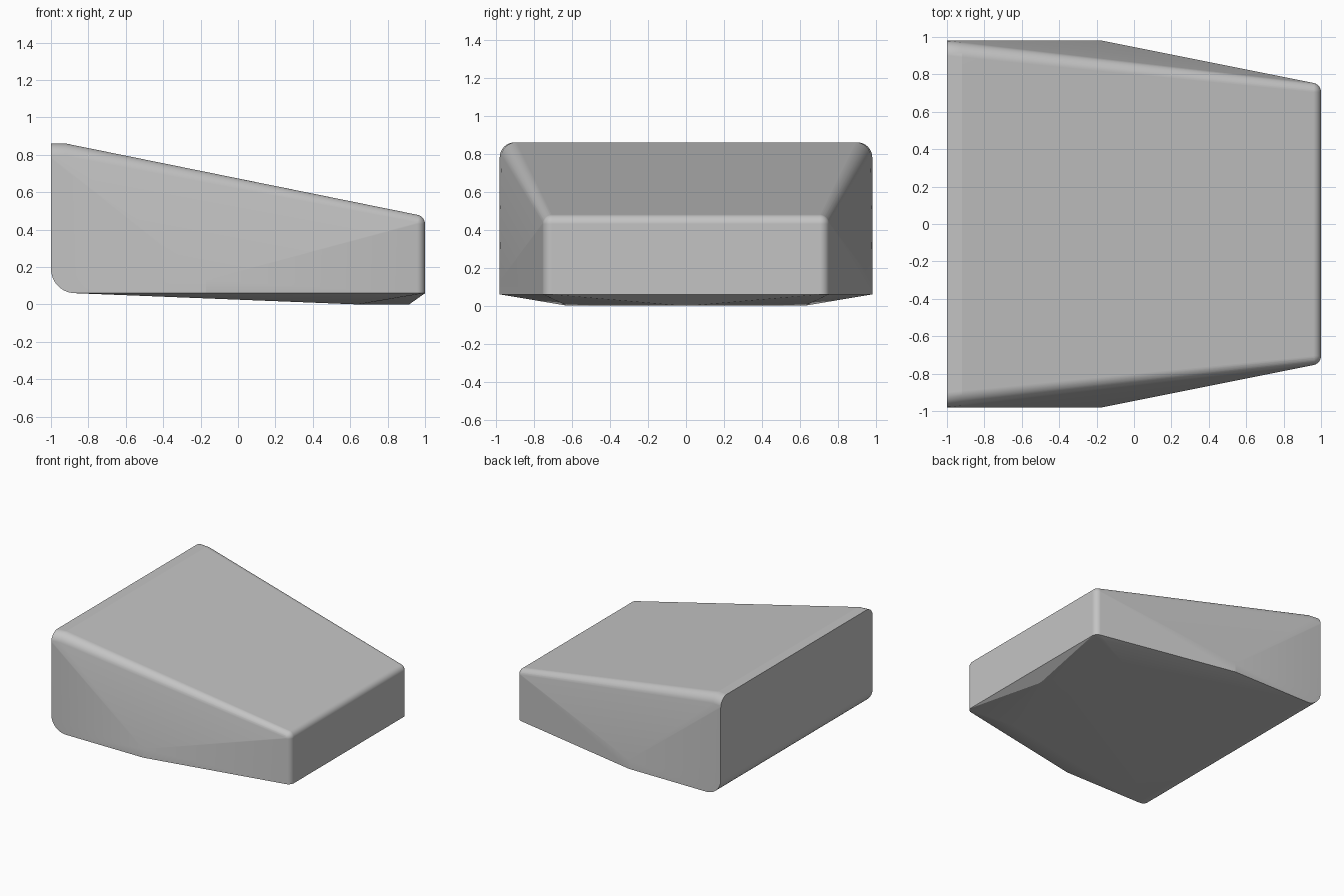
import bpy
import bmesh
from math import sin, cos, pi, radians

cube = bpy.data.objects.get("Cube")
if cube:
    bpy.data.objects.remove(cube, do_unlink=True)

STEPS = 10
ANGLES = [pi / 2 * i / STEPS for i in range(STEPS + 1)]

grey = bpy.data.materials.new("plain_grey")
grey.use_nodes = True
colour = (0.55, 0.55, 0.55, 1)
grey.diffuse_color = colour
grey.node_tree.nodes["Principled BSDF"].inputs["Base Color"].default_value = colour

points = []
for side in (-1, 1):
    def add(x, y, z):
        points.append((x, side * y, z))

    # Tall end: rounded upper corner, carried along a short level strip
    for x, y in ((-1, 0.98), (-0.92, 0.972)):
        for a in ANGLES:
            add(x, y - 0.08 + 0.08 * cos(a), 0.78 + 0.08 * sin(a))
    # Tall end: rounded lower edge
    for a in ANGLES:
        add(-0.87 - 0.13 * cos(a), 0.98, 0.19 - 0.13 * sin(a))
    # Widest point of the side, where the taper starts
    add(-0.17, 0.98, 0.13)
    add(-0.17, 0.98, 0.06)
    # Low end: ball-rounded upper corner above a rounded upright edge
    for a in ANGLES:
        dx, dy = 0.05 * cos(a), 0.05 * sin(a)
        add(0.95 + dx, 0.705 + dy, 0.06)
        for b in ANGLES:
            add(0.95 + dx * cos(b), 0.705 + dy * cos(b), 0.43 + 0.05 * sin(b))
    # Shallow belly
    add(0.64, 0.625, 0)
    add(0.915, 0.02, 0)

# Wrap the rounded corners in one faceted shell
bm = bmesh.new()
for p in points:
    bm.verts.new(p)
bmesh.ops.remove_doubles(bm, verts=bm.verts[:], dist=0.0005)
bmesh.ops.convex_hull(bm, input=bm.verts[:])
bmesh.ops.delete(bm, geom=[v for v in bm.verts if not v.link_faces], context="VERTS")
bmesh.ops.dissolve_limit(bm, angle_limit=radians(0.5), verts=bm.verts[:], edges=bm.edges[:])
bmesh.ops.recalc_face_normals(bm, faces=bm.faces[:])

mesh = bpy.data.meshes.new("wedge_body")
bm.to_mesh(mesh)
bm.free()
mesh.materials.append(grey)
body = bpy.data.objects.new("wedge_body", mesh)
bpy.context.collection.objects.link(body)

# Smooth the rounded corners and keep the creases crisp
bpy.ops.object.select_all(action="DESELECT")
body.select_set(True)
bpy.context.view_layer.objects.active = body
bpy.ops.object.shade_smooth_by_angle(angle=radians(11))
weighted = body.modifiers.new("flat_panels", "WEIGHTED_NORMAL")
weighted.keep_sharp = True
